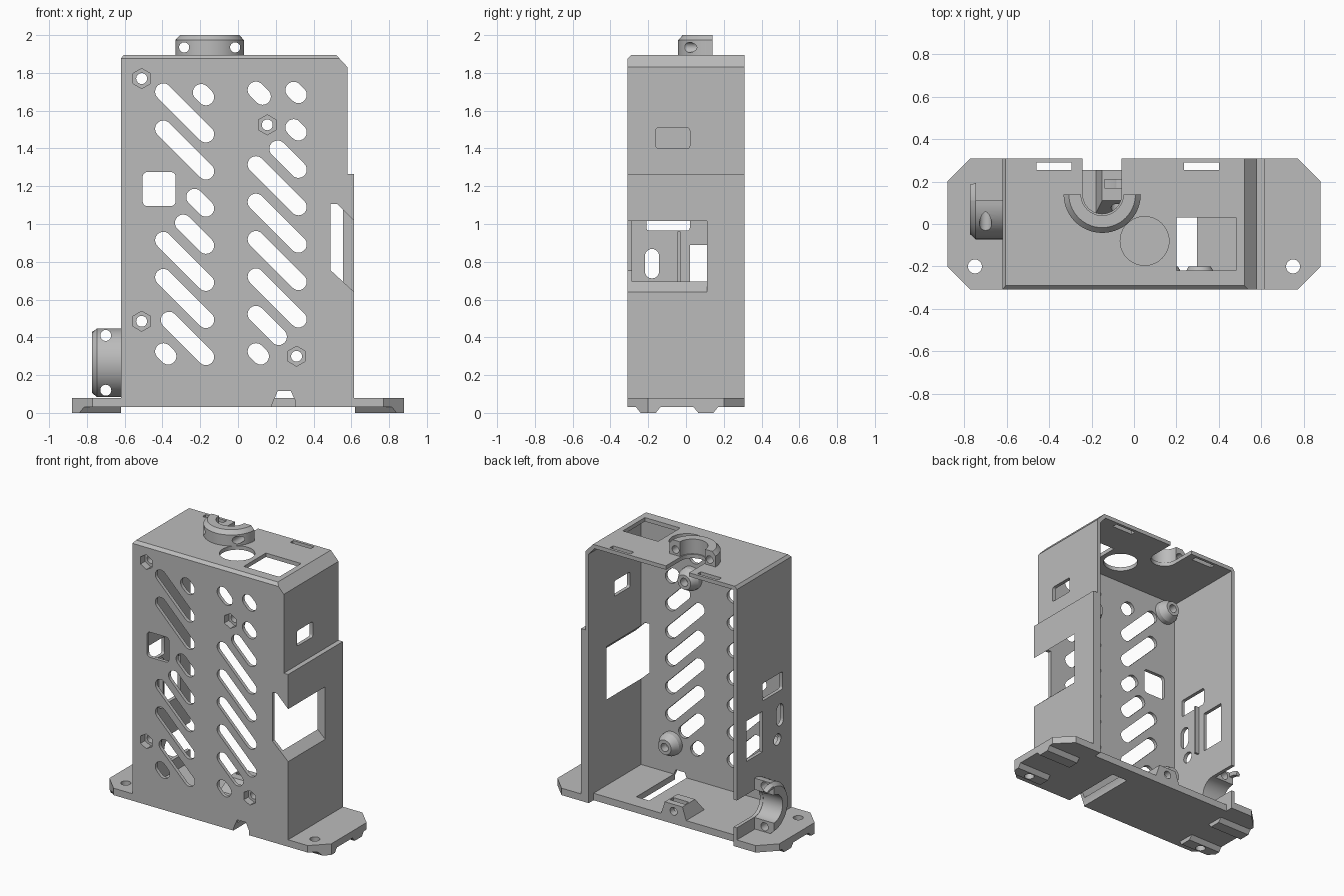
import bpy, bmesh, math
from mathutils import Vector

if "Cube" in bpy.data.objects:
    bpy.data.objects.remove(bpy.data.objects["Cube"])

grey = bpy.data.materials.new("plain grey")
grey.use_nodes = True
grey.diffuse_color = (0.5, 0.5, 0.5, 1)
grey.node_tree.nodes["Principled BSDF"].inputs["Base Color"].default_value = (0.5, 0.5, 0.5, 1)

PLACE = {"X": lambda p, h: (h, p[0], p[1]),
         "Y": lambda p, h: (p[0], h, p[1]),
         "Z": lambda p, h: (p[0], p[1], h)}


def loft(name, rings, closed=False):
    """Skin a row of matching outlines and cap the ends."""
    bm = bmesh.new()
    rows = [[bm.verts.new(co) for co in ring] for ring in rings]
    for a, b in zip(rows, rows[1:]):
        for i in range(len(a)):
            j = (i + 1) % len(a)
            bm.faces.new((a[i], a[j], b[j], b[i]))
    bm.faces.new(rows[0])
    bm.faces.new(rows[-1])
    bmesh.ops.recalc_face_normals(bm, faces=bm.faces)
    mesh = bpy.data.meshes.new(name)
    bm.to_mesh(mesh)
    bm.free()
    mesh.materials.append(grey)
    ob = bpy.data.objects.new(name, mesh)
    bpy.context.collection.objects.link(ob)
    return ob


def prism(name, pts, axis, a, b):
    return loft(name, [[PLACE[axis](p, h) for p in pts] for h in (a, b)])


def rect(u0, u1, v0, v1):
    return [(u0, v0), (u1, v0), (u1, v1), (u0, v1)]


def circle(u, v, r, n=32, turn=0):
    return [(u + r * math.cos(turn + math.tau * i / n),
             v + r * math.sin(turn + math.tau * i / n)) for i in range(n)]


def capsule(u0, v0, u1, v1, r, n=12):
    """Outline of a round-ended slot."""
    d = math.atan2(v1 - v0, u1 - u0)
    pts = []
    for (u, v), start in (((u1, v1), d - math.pi / 2), ((u0, v0), d + math.pi / 2)):
        pts += [(u + r * math.cos(start + math.pi * i / n),
                 v + r * math.sin(start + math.pi * i / n)) for i in range(n + 1)]
    return pts


def round_rect(u0, u1, v0, v1, r, n=5):
    pts = []
    for k, (u, v) in enumerate(((u1 - r, v1 - r), (u0 + r, v1 - r), (u0 + r, v0 + r), (u1 - r, v0 + r))):
        pts += [(u + r * math.cos((k + i / n) * math.pi / 2),
                 v + r * math.sin((k + i / n) * math.pi / 2)) for i in range(n + 1)]
    return pts


def cut(target, outlines, axis, a, b):
    """Cut a list of outlines out of a part."""
    for pts in outlines:
        tool = prism("cutter", pts, axis, a, b)
        tool.hide_render = True
        mod = target.modifiers.new("cut", "BOOLEAN")
        mod.operation, mod.solver, mod.object = "DIFFERENCE", "EXACT", tool
        bpy.context.view_layer.objects.active = target
        bpy.ops.object.modifier_apply(modifier=mod.name)
        bpy.data.objects.remove(tool)


# Case: extruded outline, hollowed from the open back
case = prism("case", [(-.62, .03), (-.62, 1.875), (-.605, 1.895), (.52, 1.895), (.58, 1.83),
                      (.58, 1.265), (.615, 1.265), (.615, .03)], "Y", -.31, .31)
cut(case, [[(-.595, .08), (-.595, 1.867), (.508, 1.867), (.555, 1.815), (.555, .08)]], "Y", -.285, .5)
cut(case, [rect(-.595, .555, .255, .4)], "Z", -.1, .1)
cut(case, [[(-.32, 1.865), (-.28, 1.905), (-.32, 1.905)]], "X", -1, 1)

# Front wall: two columns of diagonal vent slots, given as (start x, end x)
L0, L1, R0, R1 = -.395, -.17, .095, .32
left_column = [(L0, -.37), (-.365, L1), (L0, L1), (L0, L1), (-.29, L1), (-.23, L1),
               (L0, L1), (L0, L1), (-.195, L1)]
right_column = [(R0, .12), (R0, .215), (R0, R1), (R0, R1), (R0, R1), (R0, R1),
                (.21, R1), (.295, R1), (.295, R1)]
slots = [(s, e, -.07 + .1965 * k) for k, (s, e) in enumerate(left_column)]
slots += [(s, e, .42 + .198 * k) for k, (s, e) in enumerate(right_column)]
slots.append((R0, .13, 1.805))
cut(case, [capsule(s, c - s, e, c - e, .044) for s, e, c in slots], "Y", -.4, -.2)
cut(case, [round_rect(-.505, -.33, 1.095, 1.275, .025)], "Y", -.4, -.2)

# Cable channel through the front edge and the floor
cut(case, [[(.18, .01), (.18, .045), (.21, .115), (.28, .115), (.305, .06), (.305, .01)]], "Y", -.4, .14)

# Side openings
cut(case, [[(.49, .755), (.49, 1.105), (.525, 1.105), (.635, .997), (.635, .622)]], "Y", -.4, .11)
cut(case, [round_rect(-.16, .02, 1.4, 1.51, .015)], "X", .5, .7)
cut(case, [rect(.02, .2, .6, .89), round_rect(-.21, .02, .965, 1.09, .015),
           capsule(-.18, .75, -.18, .83, .038), circle(-.15, .625, .04)], "X", -.7, -.5)

# Roof openings
cut(case, [circle(.05, -.08, .115, 48), rect(.2, .48, -.22, .03),
           rect(-.46, -.295, .255, .29), rect(.235, .4, .255, .29)], "Z", 1.7, 2)

# Round-bottomed notches behind the two clamp collars
cut(case, [capsule(-.15, .14, -.15, .6, .092)], "Z", 1.7, 2)
cut(case, [capsule(.11, .265, .6, .265, .098)], "X", -.7, -.5)

# Screw bosses inside the front wall, with hexagonal nut pockets
for i, (x, z) in enumerate([(-.51, 1.77), (.155, 1.525), (-.51, .485), (.31, .3)]):
    boss = loft(f"screw_boss_{i + 1}", [[PLACE["Y"](p, y) for p in circle(x, z, r)]
                                        for y, r in ((-.286, .082), (-.25, .08), (-.2, .052))])
    for part in (case, boss):
        cut(part, [circle(x, z, .053, 6, math.pi / 2)], "Y", -.4, -.26)
        cut(part, [circle(x, z, .029, 24)], "Y", -.4, -.1)


# Half-round clamp collars on the roof and the side wall
def half_ring(name, profile, place, a0, a1, steps=28):
    rings = []
    for i in range(steps + 1):
        a = a0 + (a1 - a0) * i / steps
        rings.append([place(r * math.cos(a), r * math.sin(a), h) for r, h in profile])
    return loft(name, rings)


def collar_profile(length):
    return [(.1, 0), (.182, 0), (.182, length - .027), (.157, length), (.1, length)]


def on_roof(u, v, h):
    return (-.15 + u, .14 + v, 1.894 + h)


def on_side(u, v, h):
    return (-.619 - h, .11 + v, .265 + u)


top_collar = half_ring("top_collar", collar_profile(.106), on_roof, math.pi, math.tau)
cut(top_collar, [circle(x, 1.935, .027, 24) for x in (-.285, -.015)], "Y", -.3, .3)
side_collar = half_ring("side_collar", collar_profile(.155), on_side, math.pi, math.tau)
cut(side_collar, [circle(-.7, z, .029, 24) for z in (.12, .41)], "Y", -.3, .3)
half_ring("side_collar_lip", [(.15, .125), (.18, .125), (.165, .154), (.15, .154)],
          on_side, 0, .48, 8)

# Mounting wings with screw holes, and bevelled feet below
for side, s in (("left", 1), ("right", -1)):
    wing = prism(f"{side}_wing", [(s * .61, -.31), (s * .77, -.31), (s * .88, -.2),
                                  (s * .88, .2), (s * .77, .31), (s * .61, .31)], "Z", .03, .08)
    cut(wing, [circle(s * .75, -.2, .033)], "Z", -.1, .2)
    for end, y in (("front", -.2), ("back", .105)):
        foot = prism(f"{side}_{end}_foot", [(y - .065, .031), (y - .04, 0), (y + .04, 0), (y + .065, .031)],
                     "X", s * .62, s * .88)
        if end == "front":
            cut(foot, [[(s * .72, -.36), (s * .92, -.16), (s * .92, -.36)]], "Z", -.1, .2)
            cut(foot, [circle(s * .75, -.2, .033)], "Z", -.1, .2)

# Nut block at the back of the floor
block = prism("nut_block", [(-.18, .079), (-.15, .17), (-.01, .17), (.02, .079)], "Y", .05, .255)
cut(block, [[(.03, .05), (.11, .17), (.11, .2), (.03, .2)]], "X", -.3, .2)
cut(block, [circle(-.08, .12, .028, 24)], "Y", 0, .4)
cut(block, [rect(-.14, -.02, .17, .21)], "Z", .095, .3)

# Small rail beside the side window
prism("window_rail", rect(-.045, -.03, .6, .96), "X", -.597, -.565)

# Smooth shading with sharp edges kept
bpy.ops.object.select_all(action="DESELECT")
for ob in bpy.context.scene.objects:
    if ob.type == "MESH":
        ob.select_set(True)
        bpy.context.view_layer.objects.active = ob
bpy.ops.object.shade_smooth_by_angle(angle=math.radians(25))
